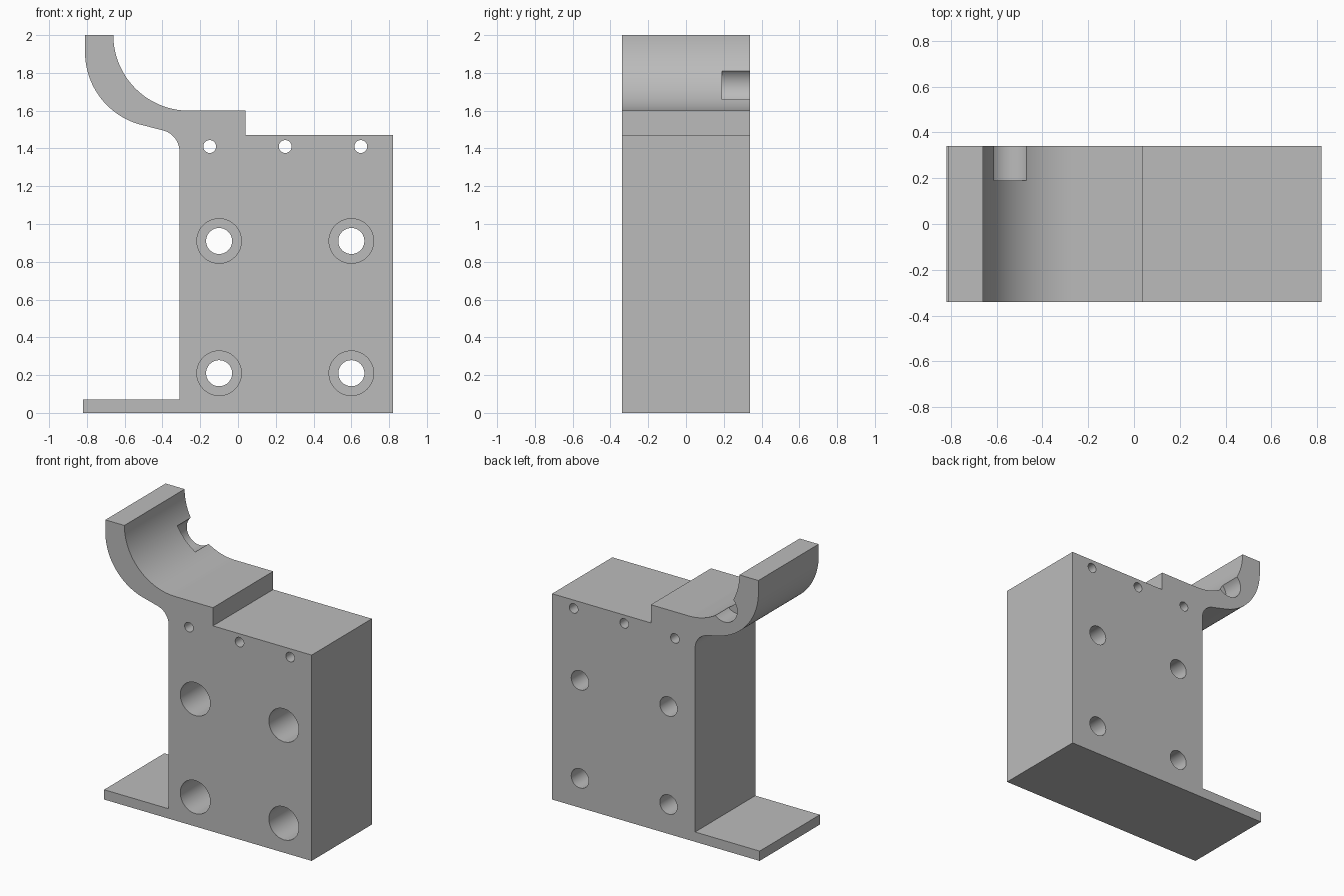
import bpy, bmesh, math
from mathutils import Matrix

if "Cube" in bpy.data.objects:
    bpy.data.objects.remove(bpy.data.objects["Cube"])

HALF = 0.34  # half of the block depth

grey = bpy.data.materials.new("plain grey")
grey.use_nodes = True
colour = (0.5, 0.5, 0.5, 1)
grey.diffuse_color = colour
grey.node_tree.nodes["Principled BSDF"].inputs["Base Color"].default_value = colour


def make_object(name, bm):
    bmesh.ops.recalc_face_normals(bm, faces=bm.faces)
    mesh = bpy.data.meshes.new(name)
    bm.to_mesh(mesh)
    bm.free()
    mesh.materials.append(grey)
    obj = bpy.data.objects.new(name, mesh)
    bpy.context.collection.objects.link(obj)
    return obj


def arc(cx, cz, r, start, end, steps=24):
    angles = [math.radians(start + (end - start) * i / steps) for i in range(steps + 1)]
    return [(cx + r * math.cos(a), cz + r * math.sin(a)) for a in angles]


# Side profile: block, foot plate, and curved arm
profile = [(-0.82, 0), (0.82, 0), (0.82, 1.47), (0.04, 1.47), (0.04, 1.6)]
profile += arc(-0.26, 2.0, 0.4, 270, 180, 32)        # inside of the arm
profile += [(-0.81, 2.0)]
profile += arc(-0.412, 1.91, 0.398, 180, 257.5)      # outside of the arm
profile += arc(-0.425, 1.384, 0.115, 77.5, 0, 16)    # fillet under the arm
profile += [(-0.31, 0.07), (-0.82, 0.07)]

bm = bmesh.new()
face = bm.faces.new([bm.verts.new((x, -HALF, z)) for x, z in profile])
result = bmesh.ops.extrude_face_region(bm, geom=[face])
moved = [v for v in result["geom"] if isinstance(v, bmesh.types.BMVert)]
bmesh.ops.translate(bm, verts=moved, vec=(0, 2 * HALF, 0))
bracket = make_object("bracket", bm)


def drill(x, z, radius, y0, y1, sides=48):
    """Cut a round hole along y through the bracket."""
    bm = bmesh.new()
    place = Matrix.Translation((x, (y0 + y1) / 2, z)) @ Matrix.Rotation(math.pi / 2, 4, "X")
    bmesh.ops.create_cone(bm, cap_ends=True, segments=sides, radius1=radius,
                          radius2=radius, depth=y1 - y0, matrix=place)
    cutter = make_object("hole_cutter", bm)
    cutter.hide_render = True
    mod = bracket.modifiers.new("hole", "BOOLEAN")
    mod.operation = "DIFFERENCE"
    mod.solver = "EXACT"
    mod.object = cutter
    bpy.ops.object.modifier_apply(modifier=mod.name)
    bpy.data.objects.remove(cutter)


bpy.ops.object.select_all(action="DESELECT")
bracket.select_set(True)
bpy.context.view_layer.objects.active = bracket

# Bolt holes with a deep counterbore from the front
for x in (-0.1, 0.6):
    for z in (0.21, 0.91):
        drill(x, z, 0.069, -0.5, 0.5)
        drill(x, z, 0.118, -0.5, 0.1)

# Row of small pin holes
for x in (-0.15, 0.25, 0.65):
    drill(x, 1.41, 0.034, -0.5, 0.5, 32)

# Round notch in the back edge of the arm
drill(-0.54, 1.735, 0.103, 0.19, 0.5)

bpy.ops.object.shade_smooth_by_angle(angle=math.radians(25))
